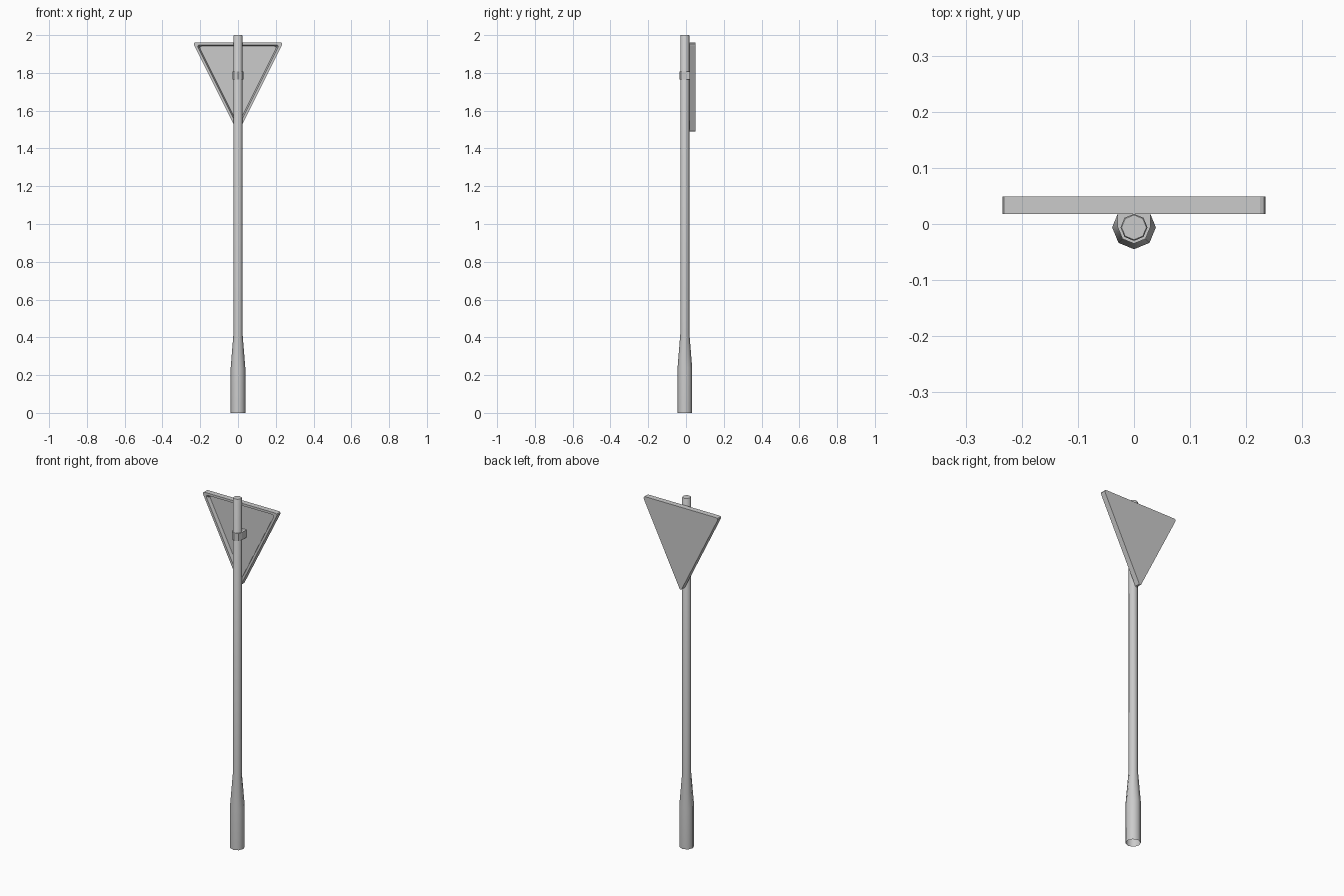
import bpy, bmesh, math

if "Cube" in bpy.data.objects:
    bpy.data.objects.remove(bpy.data.objects["Cube"])

CY = -0.006   # pole axis in y
SIDES = 8


def make_object(name, bm, smooth=False):
    bmesh.ops.recalc_face_normals(bm, faces=bm.faces)
    me = bpy.data.meshes.new(name)
    bm.to_mesh(me)
    bm.free()
    ob = bpy.data.objects.new(name, me)
    bpy.context.collection.objects.link(ob)
    if smooth:
        bpy.context.view_layer.objects.active = ob
        ob.select_set(True)
        bpy.ops.object.shade_smooth_by_angle(angle=math.radians(50))
        ob.select_set(False)
    return ob


def loft(bm, rings, cap_start=False, cap_end=False):
    loops = [[bm.verts.new(p) for p in ring] for ring in rings]
    for a, b in zip(loops, loops[1:]):
        n = len(a)
        for i in range(n):
            bm.faces.new((a[i], a[(i + 1) % n], b[(i + 1) % n], b[i]))
    if cap_start:
        bm.faces.new(loops[0])
    if cap_end:
        bm.faces.new(loops[-1])


def circle(r, z):
    return [(r * math.cos(i * math.tau / SIDES),
             CY + r * math.sin(i * math.tau / SIDES), z) for i in range(SIDES)]


# Pole: wide foot, taper, thin shaft, small chamfer on top, open bottom
bm = bmesh.new()
loft(bm, [circle(r, z) for r, z in
          [(0.039, 0), (0.039, 0.235), (0.024, 0.42), (0.024, 1.997), (0.022, 2.0)]],
     cap_end=True)
make_object("pole", bm, True)

# Clamp: half ring around the pole, straight cheeks running to the sign
bm = bmesh.new()
R = 0.029
outline = [(R, 0.037)]
outline += [(R * math.cos(a), CY + R * math.sin(a))
            for a in (-i * math.pi / 4 for i in range(5))]
outline += [(-R, 0.037)]
loft(bm, [[(x, y, z) for x, y in outline] for z in (1.765, 1.808)], True, True)
make_object("clamp", bm)

# Sign: triangular tray with rounded corners, recessed on the pole side
half = [(0.225, 1.962), (0.232, 1.959), (0.2345, 1.953), (0.2315, 1.944),
        (0.010, 1.501), (0.006, 1.493)]
tri = half + [(0, 1.490)] + [(-x, z) for x, z in reversed(half)]
CZ = 1.814


def tri_ring(k, y):
    return [(x * k, y, CZ + (z - CZ) * k) for x, z in tri]


bm = bmesh.new()
loft(bm, [tri_ring(1, 0.049), tri_ring(1, 0.018),
          tri_ring(0.91, 0.018), tri_ring(0.86, 0.036)], True, True)
make_object("sign_plate", bm)
